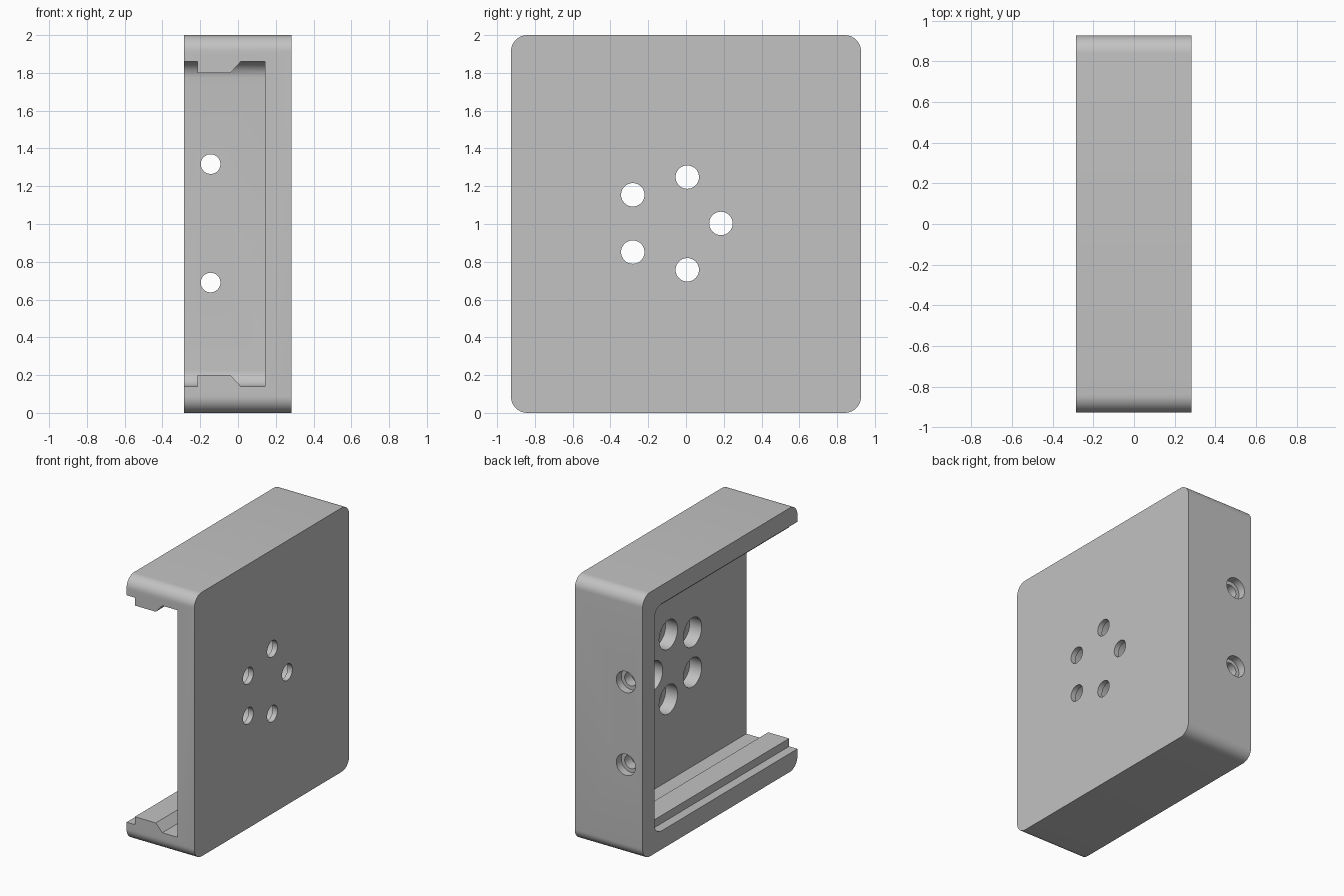
import bpy, bmesh
from math import sin, cos, pi, radians
from mathutils import Vector

cube = bpy.data.objects.get("Cube")
if cube:
    bpy.data.objects.remove(cube, do_unlink=True)

X0, X1, Y, H = -0.285, 0.283, 0.927, 2.0   # outer envelope
WALL, R = 0.14, 0.087                      # wall thickness, corner radius

grey = bpy.data.materials.new("plain grey")
grey.use_nodes = True
colour = (0.54, 0.54, 0.54, 1)
grey.diffuse_color = colour
grey.node_tree.nodes["Principled BSDF"].inputs["Base Color"].default_value = colour


def prism(name, points, offset):
    """Extrude a closed 3D outline along offset."""
    bm = bmesh.new()
    face = bm.faces.new([bm.verts.new(p) for p in points])
    top = bmesh.ops.extrude_face_region(bm, geom=[face])["geom"]
    verts = [g for g in top if isinstance(g, bmesh.types.BMVert)]
    bmesh.ops.translate(bm, verts=verts, vec=Vector(offset))
    bmesh.ops.recalc_face_normals(bm, faces=bm.faces)
    mesh = bpy.data.meshes.new(name)
    bm.to_mesh(mesh)
    bm.free()
    mesh.materials.append(grey)
    obj = bpy.data.objects.new(name, mesh)
    bpy.context.collection.objects.link(obj)
    return obj


def rounded_slab(name, x0, x1, y0, y1, z0, z1, steps=10):
    corners = [(y1 - R, z1 - R), (y0 + R, z1 - R), (y0 + R, z0 + R), (y1 - R, z0 + R)]
    points = []
    for quarter, (cy, cz) in enumerate(corners):
        for i in range(steps + 1):
            a = (quarter + i / steps) * pi / 2
            points.append((x0, cy + R * cos(a), cz + R * sin(a)))
    return prism(name, points, (x1 - x0, 0, 0))


def bore(centre, radius, offset, sides=40):
    """Cylinder cutter starting at centre, running along x or y."""
    along_x = offset[0] != 0
    points = []
    for i in range(sides):
        u, v = radius * cos(2 * pi * i / sides), radius * sin(2 * pi * i / sides)
        points.append(Vector(centre) + Vector((0, u, v) if along_x else (u, 0, v)))
    return prism("bore_cutter", points, offset)


def combine(body, tool, operation):
    tool.hide_render = True
    mod = body.modifiers.new(operation.title(), "BOOLEAN")
    mod.operation, mod.solver, mod.object = operation, "EXACT", tool
    bpy.context.view_layer.objects.active = body
    bpy.ops.object.modifier_apply(modifier=mod.name)
    bpy.data.objects.remove(tool, do_unlink=True)


# Shell: rounded block hollowed from the right side and the front
shell = rounded_slab("housing_shell", X0, X1, -Y, Y, 0, H)
cavity = rounded_slab("cavity_cutter", X0 - 0.1, X1 - WALL, -Y - 0.5, Y - WALL, WALL, H - WALL)
combine(shell, cavity, "DIFFERENCE")

# Rails along floor and ceiling, one slope towards the side plate
rail = [(-0.215, 0.11), (-0.215, 0.2), (-0.04, 0.2), (0.015, WALL), (0.015, 0.11)]
for flip in (False, True):
    outline = [(x, -Y, H - z if flip else z) for x, z in rail]
    combine(shell, prism("rail", outline, (0, 2 * Y - WALL / 2, 0)), "UNION")

# Ring of five stepped holes in the side plate, wide on the inside
for i in range(5):
    a = 2 * pi * i / 5
    y, z = -0.073 + 0.258 * cos(a), 1.003 + 0.258 * sin(a)
    combine(shell, bore((0, y, z), 0.062, (0.5, 0, 0)), "DIFFERENCE")
    combine(shell, bore((0, y, z), 0.11, (X1 - 0.04, 0, 0)), "DIFFERENCE")

# Two stepped screw holes in the back wall, wide on the outside
for z in (0.69, 1.317):
    combine(shell, bore((-0.145, 0.6, z), 0.052, (0, 0.5, 0)), "DIFFERENCE")
    combine(shell, bore((-0.145, Y - 0.06, z), 0.08, (0, 0.3, 0)), "DIFFERENCE")

bpy.ops.object.select_all(action="DESELECT")
shell.select_set(True)
bpy.context.view_layer.objects.active = shell
bpy.ops.object.shade_smooth_by_angle(angle=radians(30))
